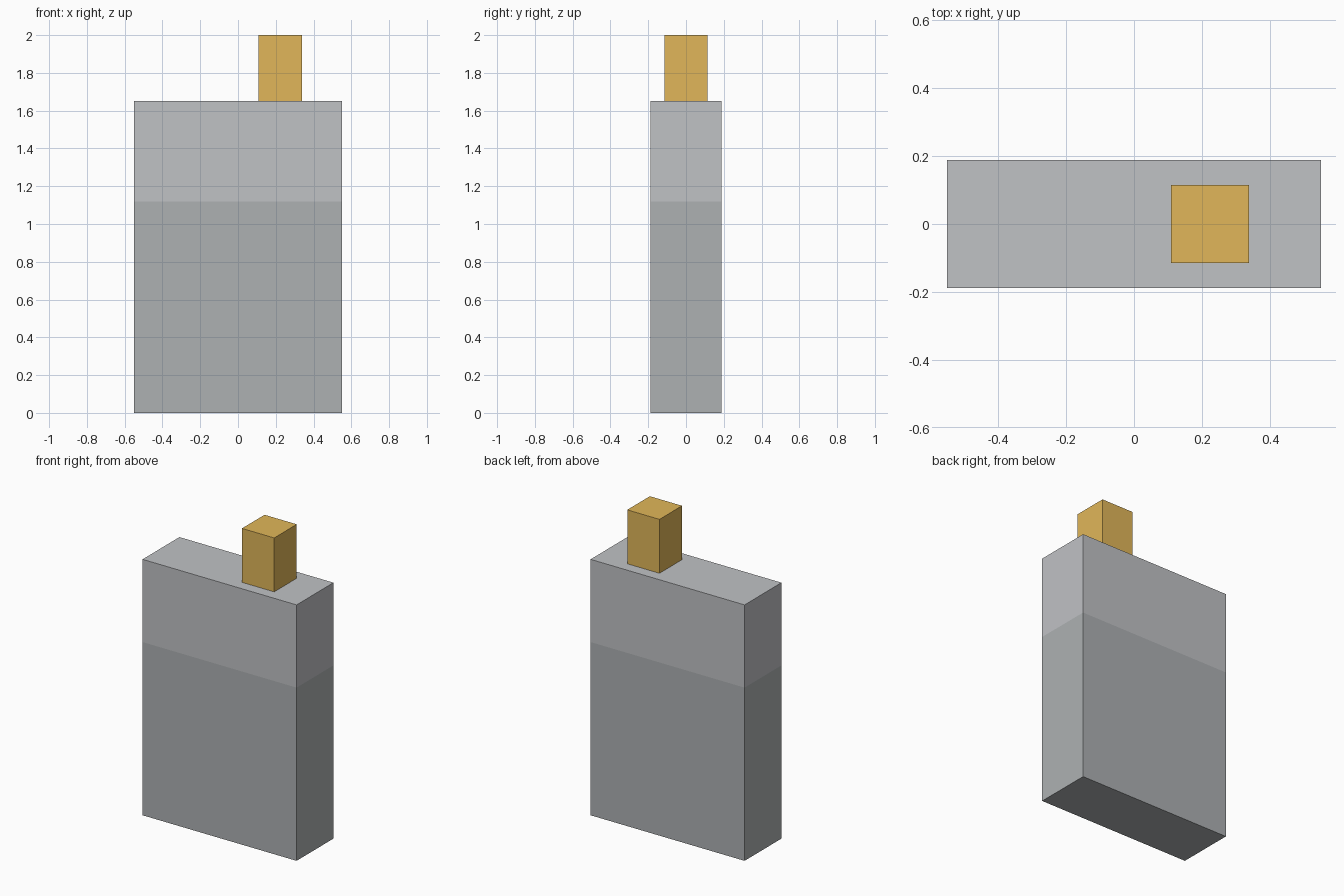
import bpy

if "Cube" in bpy.data.objects:
    bpy.data.objects.remove(bpy.data.objects["Cube"])


def material(name, rgb):
    mat = bpy.data.materials.new(name)
    mat.diffuse_color = (*rgb, 1)
    mat.use_nodes = True
    mat.node_tree.nodes["Principled BSDF"].inputs["Base Color"].default_value = mat.diffuse_color
    return mat


def box(name, x, y, z, mat=None):
    """Box from (min, max) ranges on each axis."""
    ranges = (x, y, z)
    bpy.ops.mesh.primitive_cube_add(size=1, location=[(a + b) / 2 for a, b in ranges])
    obj = bpy.context.object
    obj.name = name
    obj.scale = [b - a for a, b in ranges]
    bpy.ops.object.transform_apply(location=False, rotation=False, scale=True)
    if mat:
        obj.data.materials.append(mat)
    return obj


WIDE, DEEP = (-0.55, 0.55), (-0.188, 0.188)

# Two-tone slab body
box("lower_body", WIDE, DEEP, (0, 1.118), material("dark_grey", (0.42, 0.44, 0.45)))
box("upper_body", WIDE, DEEP, (1.118, 1.652), material("light_grey", (0.53, 0.54, 0.56)))

# Off-centre square cap on top
box("cap", (0.109, 0.339), (-0.115, 0.115), (1.652, 2.0), material("gold", (0.75, 0.47, 0.10)))
